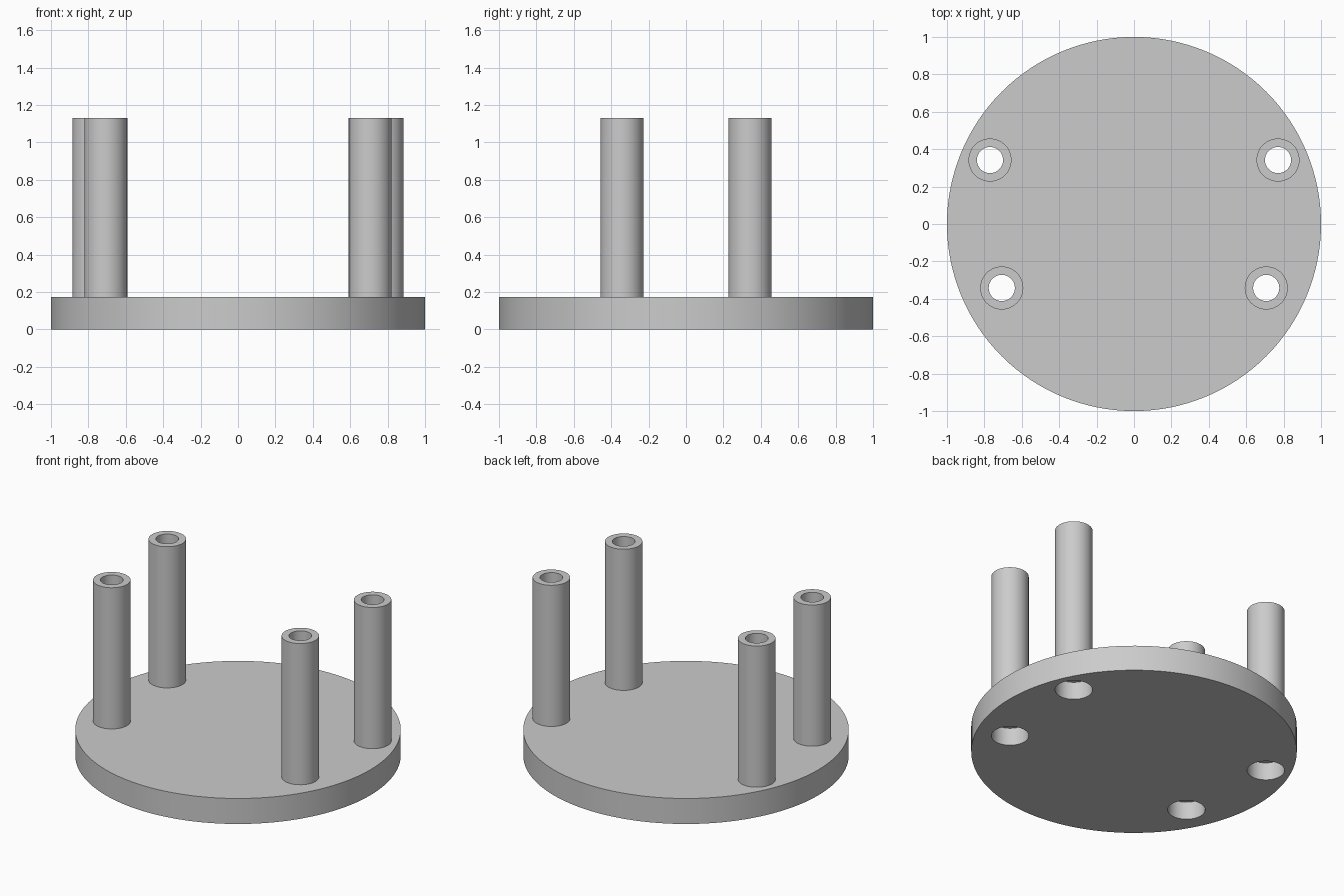
import bpy, bmesh, math

if "Cube" in bpy.data.objects:
    bpy.data.objects.remove(bpy.data.objects["Cube"])

PLATE_R, PLATE_H = 1.0, 0.173
POST_R, BORE_R, POST_TOP = 0.115, 0.07, 1.13
SOCKET_H = 0.12
POSTS = [("front", 0.707, -0.342), ("back", 0.77, 0.342)]

grey = bpy.data.materials.new("grey")
grey.diffuse_color = (0.6, 0.6, 0.6, 1)
grey.use_nodes = True
grey.node_tree.nodes["Principled BSDF"].inputs["Base Color"].default_value = grey.diffuse_color


def lathe(name, profile, x=0, y=0, sides=48):
    """Spin (radius, height) points round a vertical axis; radius 0 closes the end."""
    bm = bmesh.new()
    rings = []
    for r, z in profile:
        if r == 0:
            rings.append([bm.verts.new((0, 0, z))] * sides)
        else:
            rings.append([bm.verts.new((r * math.cos(2 * math.pi * i / sides),
                                        r * math.sin(2 * math.pi * i / sides), z))
                          for i in range(sides)])
    for a, b in zip(rings, rings[1:]):
        for i in range(sides):
            j = (i + 1) % sides
            quad = list(dict.fromkeys([a[i], a[j], b[j], b[i]]))
            bm.faces.new(quad)
    # merge the flat end fans into single faces
    bmesh.ops.dissolve_limit(bm, angle_limit=0.001, verts=bm.verts[:], edges=bm.edges[:])
    mesh = bpy.data.meshes.new(name)
    bm.to_mesh(mesh)
    bm.free()
    mesh.materials.append(grey)
    obj = bpy.data.objects.new(name, mesh)
    obj.location = (x, y, 0)
    bpy.context.collection.objects.link(obj)
    return obj


def activate(obj):
    bpy.ops.object.select_all(action='DESELECT')
    obj.select_set(True)
    bpy.context.view_layer.objects.active = obj


# Round base plate
plate = lathe("base_plate", [(0, 0), (PLATE_R, 0), (PLATE_R, PLATE_H), (0, PLATE_H)], sides=128)
parts = [plate]

for row, px, py in POSTS:
    for side, s in (("left", -1), ("right", 1)):
        # Stepped hole: wide socket below, narrow bore through the top
        cutter = lathe("hole_cutter", [(0, -0.1), (POST_R, -0.1), (POST_R, SOCKET_H),
                                       (BORE_R, SOCKET_H), (BORE_R, 0.3), (0, 0.3)], s * px, py)
        cutter.hide_render = True
        mod = plate.modifiers.new("hole", 'BOOLEAN')
        mod.operation, mod.solver, mod.object = 'DIFFERENCE', 'EXACT', cutter
        activate(plate)
        bpy.ops.object.modifier_apply(modifier=mod.name)
        bpy.data.objects.remove(cutter)
        # Hollow post standing on the plate
        parts.append(lathe(f"{row}_{side}_post",
                           [(POST_R, PLATE_H), (POST_R, POST_TOP),
                            (BORE_R, POST_TOP), (BORE_R, PLATE_H)], s * px, py))

# Smooth the round walls, keep the rims sharp
for part in parts:
    activate(part)
    bpy.ops.object.shade_smooth_by_angle(angle=math.radians(30))
